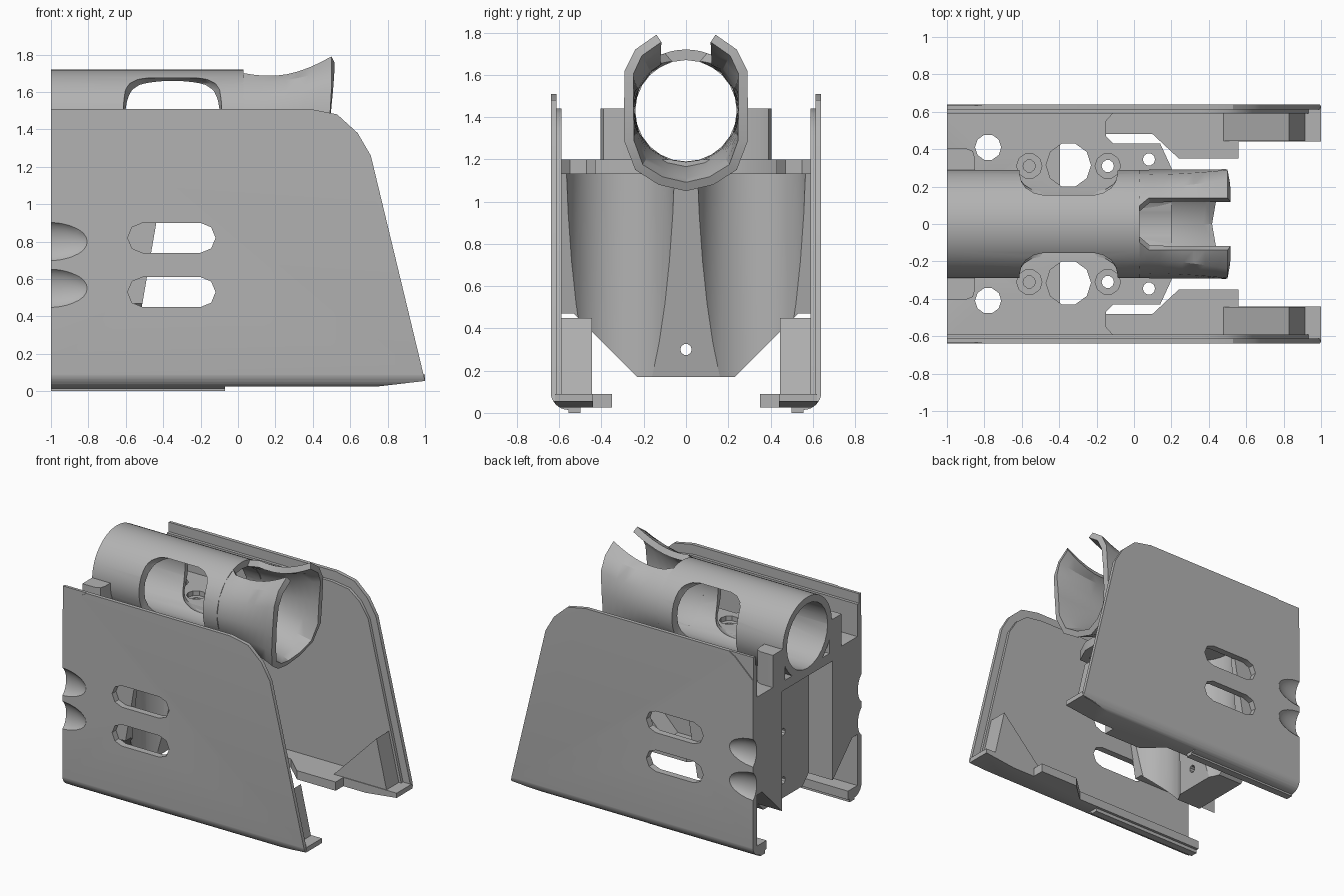
import bpy, bmesh, math
from mathutils import Vector

if "Cube" in bpy.data.objects:
    bpy.data.objects.remove(bpy.data.objects["Cube"], do_unlink=True)

grey = bpy.data.materials.new("matte grey")
grey.use_nodes = True
grey.diffuse_color = (0.45, 0.45, 0.45, 1)
grey.node_tree.nodes["Principled BSDF"].inputs["Base Color"].default_value = (0.45, 0.45, 0.45, 1)


def make(name, bm, fix=True):
    if fix:
        bmesh.ops.recalc_face_normals(bm, faces=bm.faces)
    mesh = bpy.data.meshes.new(name)
    bm.to_mesh(mesh)
    bm.free()
    mesh.materials.append(grey)
    ob = bpy.data.objects.new(name, mesh)
    bpy.context.collection.objects.link(ob)
    return ob


def prism(name, pts, axis, a, b):
    """Extrude a flat outline along an axis from a to b."""
    place = {"x": lambda p, t: (t, p[0], p[1]),
             "y": lambda p, t: (p[0], t, p[1]),
             "z": lambda p, t: (p[0], p[1], t)}[axis]
    bm = bmesh.new()
    face = bm.faces.new([bm.verts.new(place(p, a)) for p in pts])
    res = bmesh.ops.extrude_face_region(bm, geom=[face])
    shift = Vector(place((0, 0), b - a))
    bmesh.ops.translate(bm, vec=shift, verts=[v for v in res["geom"] if isinstance(v, bmesh.types.BMVert)])
    return make(name, bm)


def circle(cx, cy, r, n=32):
    return [(cx + r * math.cos(math.tau * i / n), cy + r * math.sin(math.tau * i / n)) for i in range(n)]


def rect(x0, x1, y0, y1):
    return [(x0, y0), (x1, y0), (x1, y1), (x0, y1)]


def select(ob):
    bpy.ops.object.select_all(action="DESELECT")
    ob.select_set(True)
    bpy.context.view_layer.objects.active = ob


def combine(ob, others, op="DIFFERENCE", keep=False):
    for other in others:
        mod = ob.modifiers.new("boolean", "BOOLEAN")
        mod.operation, mod.solver, mod.object = op, "EXACT", other
        select(ob)
        bpy.ops.object.modifier_apply(modifier=mod.name)
        if not keep:
            bpy.data.objects.remove(other, do_unlink=True)


def finish(ob):
    select(ob)
    bpy.ops.object.shade_smooth_by_angle(angle=math.radians(30))


def dents():
    """Two hollows at the rear edge of each side, leaving a thin fin between."""
    found = []
    for side in (1, -1):
        for z in (0.80, 0.55):
            bm = bmesh.new()
            bmesh.ops.create_uvsphere(bm, u_segments=24, v_segments=16, radius=1)
            bmesh.ops.scale(bm, vec=(0.24, 0.08, 0.115), verts=bm.verts)
            bmesh.ops.translate(bm, vec=(-1.02, side * 0.675, z), verts=bm.verts)
            found.append(make("dent_cutter", bm))
    return found


# Side plate: stepped panel, inward flange and gusset
outline = [(-1, 0.03), (-1, 1.51), (0.38, 1.51), (0.53, 1.48), (0.64, 1.38), (0.71, 1.26), (1, 0.055), (0.7, 0.03)]
clipped = [(-1, 0.03), (-1, 1.34), (-0.85, 1.48), (-0.8, 1.51)] + outline[2:]
inner = [(-1, 0.04), (-1, 1.44), (0.36, 1.44), (0.5, 1.42), (0.59, 1.35), (0.66, 1.24), (0.94, 0.06)]
foot = [(-1, 0.62), (-1, 0.48), (0.1, 0.48), (0.24, 0.35), (0.56, 0.35), (0.56, 0.44), (1, 0.44), (1, 0.62)]
plate = prism("side_plate", outline, "y", 0.612, 0.633)
combine(plate, [
    prism("skin", clipped, "y", 0.62, 0.64),
    prism("liner", inner, "y", 0.59, 0.625),
    prism("flange", foot, "z", 0.025, 0.09),
    prism("lip", rect(-1, -0.07, 0.5, 0.62), "z", 0, 0.06),
    prism("gusset", [(0.45, 0.06), (0.83, 0.45), (0.92, 0.06)], "y", 0.445, 0.6)], "UNION")
arc = [(0.555 + 0.086 * math.cos(t), 0.1 - 0.086 * math.sin(t)) for t in [math.pi / 2 * i / 8 for i in range(9)]]
cuts = [prism("edge_round", [(0.7, -0.05), (0.7, 0.1)] + arc + [(0.555, -0.05)], "x", -1.1, 1.1),
        prism("heel", [(0.7, 0.02), (1.02, 0.057), (1.02, -0.1), (0.7, -0.1)], "y", 0.2, 0.8)]
for z in (0.53, 0.82):
    slot = []
    for cx, start in ((-0.2, -90), (-0.51, 90)):
        slot += [(cx + 0.08 * math.cos(math.radians(start + k * 45)),
                  z + 0.08 * math.sin(math.radians(start + k * 45))) for k in range(5)]
    cuts.append(prism("slot_cutter", slot, "y", 0.5, 0.8))
hollows = dents()
combine(plate, cuts)
combine(plate, hollows[:2], keep=True)
mirror = plate.modifiers.new("mirror", "MIRROR")
mirror.use_axis = (False, True, False)
mirror.mirror_object = None
select(plate)
bpy.ops.object.modifier_apply(modifier=mirror.name)
finish(plate)

# Motor body with sloped front, chamfered base and rear channel
half = [(0.23, 0.17), (0.53, 0.47), (0.595, 0.47), (0.595, 1.14)]
body = prism("motor_body", half + [(-y, z) for y, z in reversed(half)], "x", -1, -0.2)
combine(body, hollows)
cuts = [prism("slope", [(-0.385, 1.2), (-0.575, 0.1), (0, 0.1), (0, 1.2)], "y", -1, 1),
        prism("channel", rect(-0.3, 0.3, 0.05, 1.13), "x", -1.1, -0.8),
        prism("screw_hole", circle(0, 0.3, 0.027, 10), "x", -1, 0),
        prism("blind_hole", circle(0, 0.66, 0.027, 10), "x", -0.9, -0.72)]
for s in (1, -1):
    cuts += [prism("motor_well", circle(-0.35, s * 0.31, 0.26, 40), "z", 0, 1.13),
             prism("cable_hole", circle(-0.78, s * 0.41, 0.07, 10), "z", 0, 1.3)]
combine(body, cuts)
finish(body)

# Deck above the motors, with bolt and shaft holes
edge = [(-1, 0.595), (-0.11, 0.595), (-0.15, 0.55), (-0.15, 0.47), (-0.11, 0.43), (0.14, 0.43), (0.2, 0.3), (0.2, 0.2)]
deck = prism("top_deck", edge + [(x, -y) for x, y in reversed(edge)], "z", 1.13, 1.2)
cuts = [prism("bore", circle(0, 1.43, 0.242, 24), "x", -1.1, 0.6)]
for s in (1, -1):
    for x, y, r in ((-0.35, 0.315, 0.12), (-0.78, 0.41, 0.07), (-0.56, 0.31, 0.033),
                    (-0.14, 0.31, 0.033), (0.08, 0.345, 0.033)):
        cuts.append(prism("hole", circle(x, s * y, r, 10), "z", 1, 1.3))
    for x in (-0.56, -0.14):
        cuts.append(prism("counterbore", circle(x, s * 0.31, 0.068, 10), "z", 1.165, 1.3))
combine(deck, cuts)
finish(deck)

# Rear posts beside the tube
for s, label in ((1, "left"), (-1, "right")):
    pts = [(-1, 0.26), (-1, 0.405), (-0.9, 0.405), (-0.862, 0.39), (-0.85, 0.35), (-0.85, 0.26)]
    finish(prism("rear_post_" + label, [(x, s * y) for x, y in pts], "z", 1.19, 1.44))

# Barrel tube with a flywheel window on each side
tube = prism("barrel_tube", circle(0, 1.43, 0.29, 48), "x", -1, 0.03)
cuts = [prism("bore", circle(0, 1.43, 0.24, 24), "x", -1.1, 0.6)]
for s in (1, -1):
    wheel = prism("wheel_window", circle(-0.35, s * 0.31, 0.265, 40), "z", 1.2, 1.675)
    bevel = wheel.modifiers.new("bevel", "BEVEL")
    bevel.width, bevel.segments = 0.06, 3
    select(wheel)
    bpy.ops.object.modifier_apply(modifier=bevel.name)
    cuts.append(wheel)
combine(tube, cuts)
finish(tube)

# Flared muzzle: open-topped trough blending from round to square with two horns
angles = [20, 42, 65, 90, 115, 138, 160, 180]
tips = [(0.5, 0.14, 1.79), (0.5, 0.24, 1.72), (0.5, 0.29, 1.62), (0.49, 0.293, 1.45),
        (0.48, 0.29, 1.28), (0.45, 0.24, 1.15), (0.42, 0.13, 1.08), (0.4, 0, 1.05)]
bm = bmesh.new()
rows = []
for s in [i / 8 for i in range(9)]:
    row = []
    for a, (tx, ty, tz) in zip(angles, tips):
        a = math.radians(a)
        k = s * s
        y = 0.29 * math.sin(a) * (1 - k) + ty * k
        z = (1.43 + 0.29 * math.cos(a)) * (1 - k) + tz * k
        if a < 0.4:
            y = 0.14 if s else 0.09
            z -= 0.03 * math.sin(math.pi * s)
        row.append((0.02 + (tx - 0.02) * s, y, z))
    row += [(x, -y, z) for x, y, z in reversed(row[:-1])]
    rows.append([bm.verts.new(p) for p in row])
for r0, r1 in zip(rows, rows[1:]):
    for j in range(len(r0) - 1):
        bm.faces.new((r0[j], r1[j], r1[j + 1], r0[j + 1]))
muzzle = make("muzzle", bm, fix=False)
shell = muzzle.modifiers.new("shell", "SOLIDIFY")
shell.thickness, shell.offset = 0.045, -1
select(muzzle)
bpy.ops.object.modifier_apply(modifier=shell.name)
finish(muzzle)
